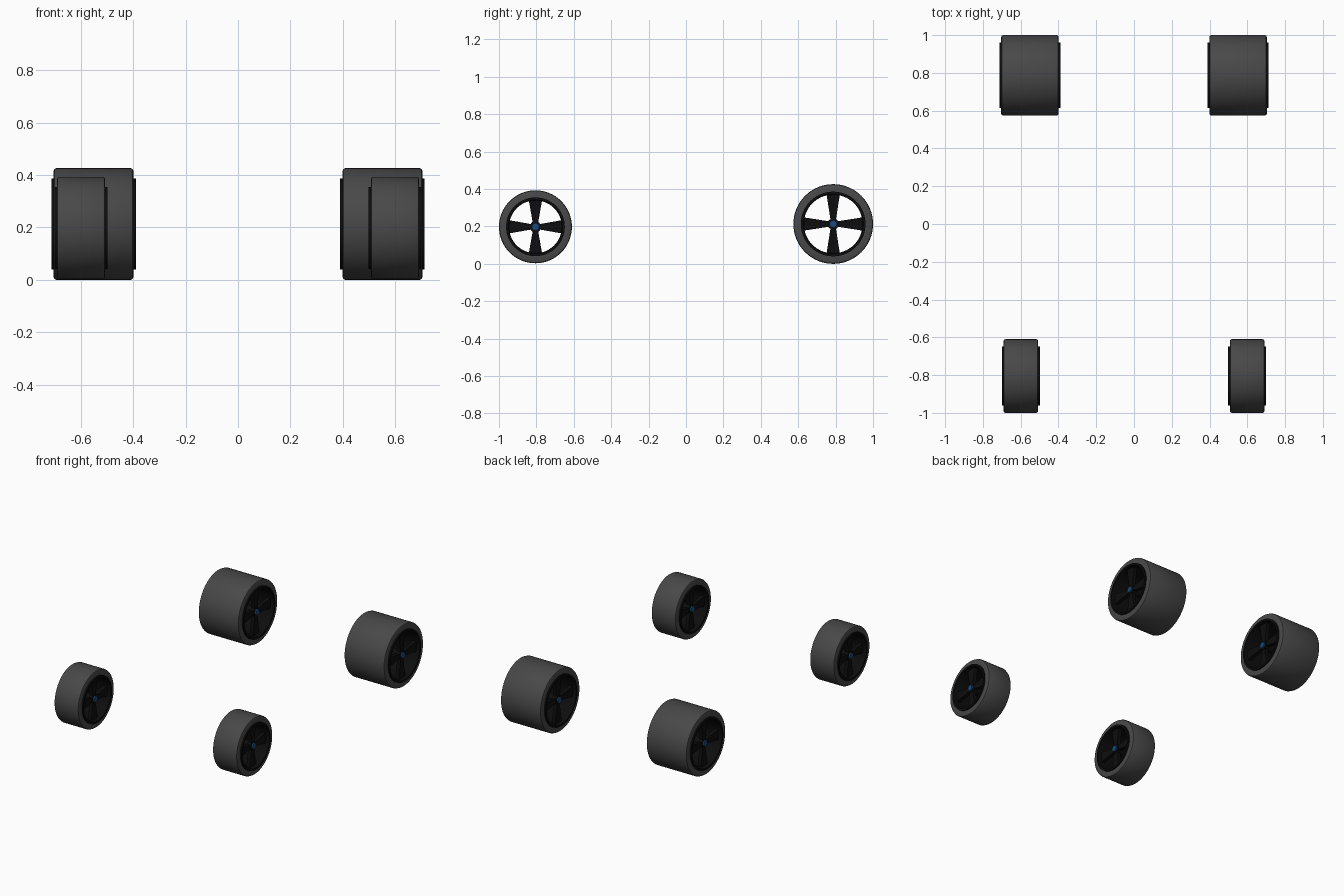
import bpy, bmesh
from math import cos, sin, pi
from mathutils import Matrix, Vector

cube = bpy.data.objects.get("Cube")
if cube:
    bpy.data.objects.remove(cube, do_unlink=True)


def material(name, rgb):
    m = bpy.data.materials.new(name)
    m.use_nodes = True
    m.diffuse_color = (*rgb, 1)
    m.node_tree.nodes["Principled BSDF"].inputs["Base Color"].default_value = (*rgb, 1)
    return m


RUBBER = material("dark grey rubber", (0.065, 0.065, 0.065))
BLACK = material("black rim", (0.004, 0.004, 0.004))
BLUE = material("blue hub", (0.01, 0.07, 0.2))
SEGMENTS = 64


def finish(name, bm, mat, centre):
    bmesh.ops.recalc_face_normals(bm, faces=bm.faces)
    mesh = bpy.data.meshes.new(name)
    bm.to_mesh(mesh)
    bm.free()
    mesh.materials.append(mat)
    obj = bpy.data.objects.new(name, mesh)
    obj.location = centre
    bpy.context.collection.objects.link(obj)
    bpy.ops.object.select_all(action="DESELECT")
    obj.select_set(True)
    bpy.context.view_layer.objects.active = obj
    bpy.ops.object.shade_smooth_by_angle(angle=pi / 6)


def lathe(name, profile, mat, centre):
    """Spin a closed (x, radius) profile around the x axis."""
    bm = bmesh.new()
    rings = [[bm.verts.new((x, r * cos(a), r * sin(a))) for x, r in profile]
             for a in (2 * pi * i / SEGMENTS for i in range(SEGMENTS))]
    n = len(profile)
    for i, ring in enumerate(rings):
        after = rings[(i + 1) % SEGMENTS]
        for j in range(n):
            k = (j + 1) % n
            bm.faces.new((ring[j], ring[k], after[k], after[j]))
    finish(name, bm, mat, centre)


def mirrored(half):
    """Complete a profile by reflecting it across the wheel's middle."""
    return half + [(-x, r) for x, r in reversed(half)]


def cylinder(name, radius, length, mat, centre):
    bm = bmesh.new()
    bmesh.ops.create_cone(bm, cap_ends=True, segments=24, radius1=radius, radius2=radius,
                          depth=length, matrix=Matrix.Rotation(pi / 2, 4, "Y"))
    finish(name, bm, mat, centre)


def spokes(name, half, rim, mat, centre):
    """Four flared spokes set just inside each open face."""
    bm = bmesh.new()
    outline = [(-0.014, 0.02), (0.014, 0.02), (0.036, rim), (-0.036, rim)]
    for side in (-1, 1):
        for quarter in range(4):
            turn = Matrix.Rotation(quarter * pi / 2, 3, "X")
            outer, inner = ([bm.verts.new(turn @ Vector((side * x, y, z))) for y, z in outline]
                            for x in (half - 0.015, half - 0.04))
            bm.faces.new(outer)
            bm.faces.new(inner)
            for i in range(4):
                j = (i + 1) % 4
                bm.faces.new((outer[i], outer[j], inner[j], inner[i]))
    finish(name, bm, mat, centre)


def wheel(prefix, centre, radius, half, rim):
    b = 0.01          # rounded tyre shoulder
    lip = half + 0.009
    # Tyre with soft shoulders
    tyre = [(half, rim - 0.01), (half, radius - b), (half - 0.3 * b, radius - 0.3 * b),
            (half - b, radius)]
    lathe(prefix + "_tyre", mirrored(tyre), RUBBER, centre)
    # Open rim barrel with a thin lip over each sidewall
    barrel = [(half - 0.015, rim - 0.016), (lip, rim - 0.013), (lip, rim),
              (half - 0.002, rim), (half - 0.002, rim - 0.006)]
    lathe(prefix + "_rim", mirrored(barrel), BLACK, centre)
    spokes(prefix + "_spokes", half, rim - 0.012, BLACK, centre)
    # Hub through the wheel, with a blue cap at each end
    cylinder(prefix + "_hub", 0.03, 2 * half - 0.024, BLACK, centre)
    cylinder(prefix + "_hub_caps", 0.02, 2 * half - 0.006, BLUE, centre)


for side, s in (("left", 1), ("right", -1)):
    wheel("front_" + side + "_wheel", (s * 0.599, -0.805, 0.198), 0.195, 0.092, 0.157)
    wheel("rear_" + side + "_wheel", (s * 0.551, 0.787, 0.213), 0.213, 0.152, 0.173)
